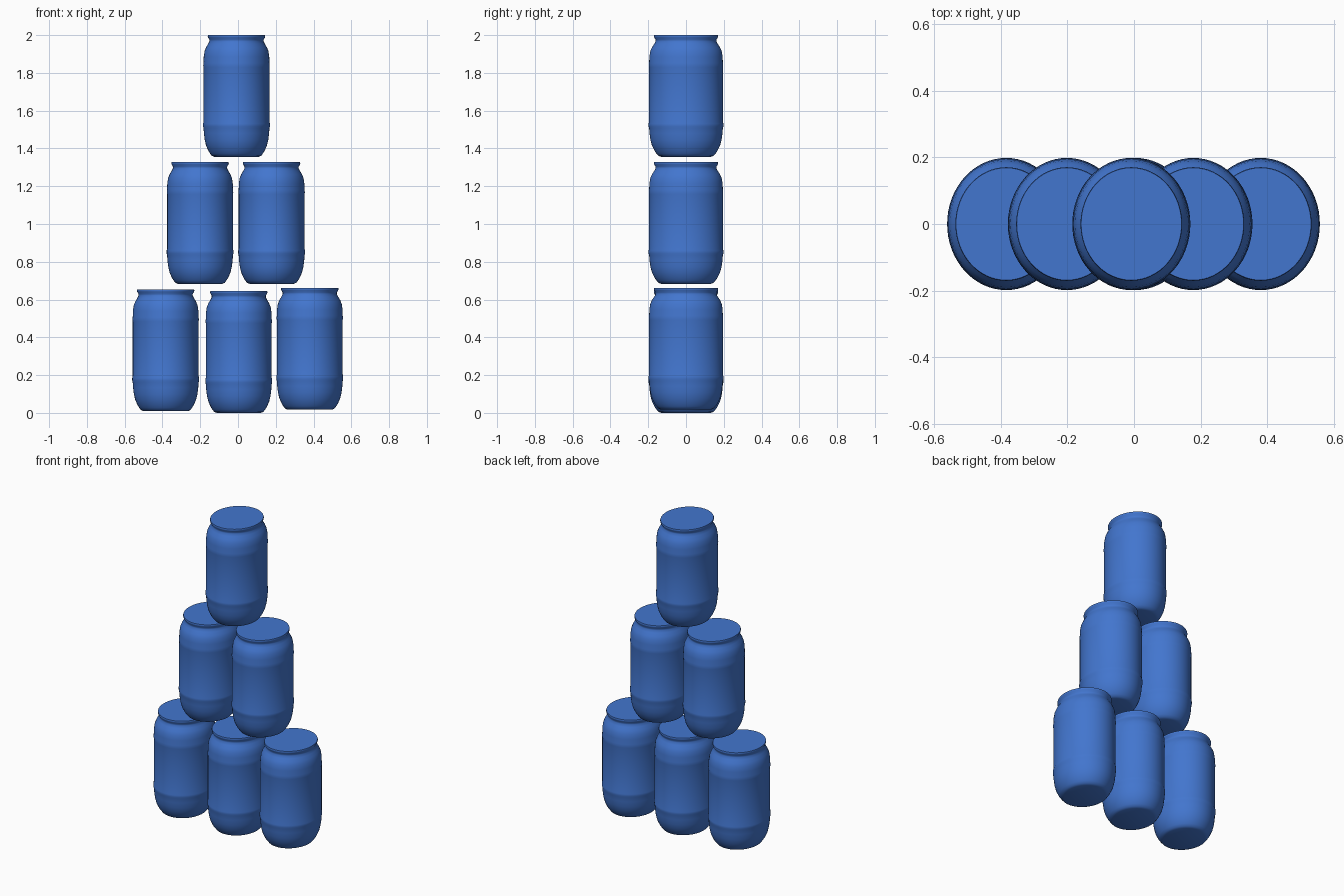
import bpy
import bmesh
from math import cos, sin, tau, radians

cube = bpy.data.objects.get("Cube")
if cube:
    bpy.data.objects.remove(cube, do_unlink=True)

SIDES = 64
RX, RY, HEIGHT = 0.177, 0.198, 0.645

blue = bpy.data.materials.new("can_blue")
blue.use_nodes = True
colour = (0.055, 0.18, 0.62, 1)
blue.diffuse_color = colour
blue.node_tree.nodes["Principled BSDF"].inputs["Base Color"].default_value = colour

# Can outline from base to rim: relative radius, height
PROFILE = [
    (0.66, 0.0), (0.74, 0.006), (0.79, 0.018), (0.84, 0.032), (0.91, 0.06),
    (0.95, 0.09), (0.975, 0.125), (0.985, 0.152), (1.0, 0.162), (1.0, 0.176),
    (0.985, 0.186), (0.985, 0.475), (0.995, 0.485), (0.985, 0.497),
    (0.98, 0.53), (0.955, 0.56), (0.91, 0.58), (0.85, 0.598), (0.81, 0.612),
    (0.81, 0.62), (0.85, 0.632), (0.86, 0.639), (0.85, HEIGHT),
]


def build_can_mesh():
    bm = bmesh.new()
    rings = []
    for r, z in PROFILE:
        rings.append([bm.verts.new((RX * r * cos(tau * i / SIDES),
                                    RY * r * sin(tau * i / SIDES), z))
                      for i in range(SIDES)])
    for low, high in zip(rings, rings[1:]):
        for i in range(SIDES):
            j = (i + 1) % SIDES
            bm.faces.new((low[i], low[j], high[j], high[i]))
    # Flat base and lid
    bm.faces.new(rings[0][::-1])
    bm.faces.new(rings[-1])
    mesh = bpy.data.meshes.new("can")
    bm.to_mesh(mesh)
    bm.free()
    mesh.materials.append(blue)
    return mesh


# Pyramid of cans, three rows
PLACES = {
    "bottom_right_can": (-0.383, 0.009),
    "bottom_middle_can": (0.004, 0.0),
    "bottom_left_can": (0.38, 0.017),
    "middle_right_can": (-0.201, 0.683),
    "middle_left_can": (0.178, 0.683),
    "top_can": (-0.008, 2 - HEIGHT),
}

can_mesh = build_can_mesh()
bpy.ops.object.select_all(action='DESELECT')
for name, (x, z) in PLACES.items():
    can = bpy.data.objects.new(name, can_mesh)
    can.location = (x, 0, z)
    bpy.context.collection.objects.link(can)
    can.select_set(True)
    bpy.context.view_layer.objects.active = can

# The shared mesh needs shading only once
bpy.ops.object.select_all(action='DESELECT')
can.select_set(True)
bpy.ops.object.shade_smooth_by_angle(angle=radians(40))
